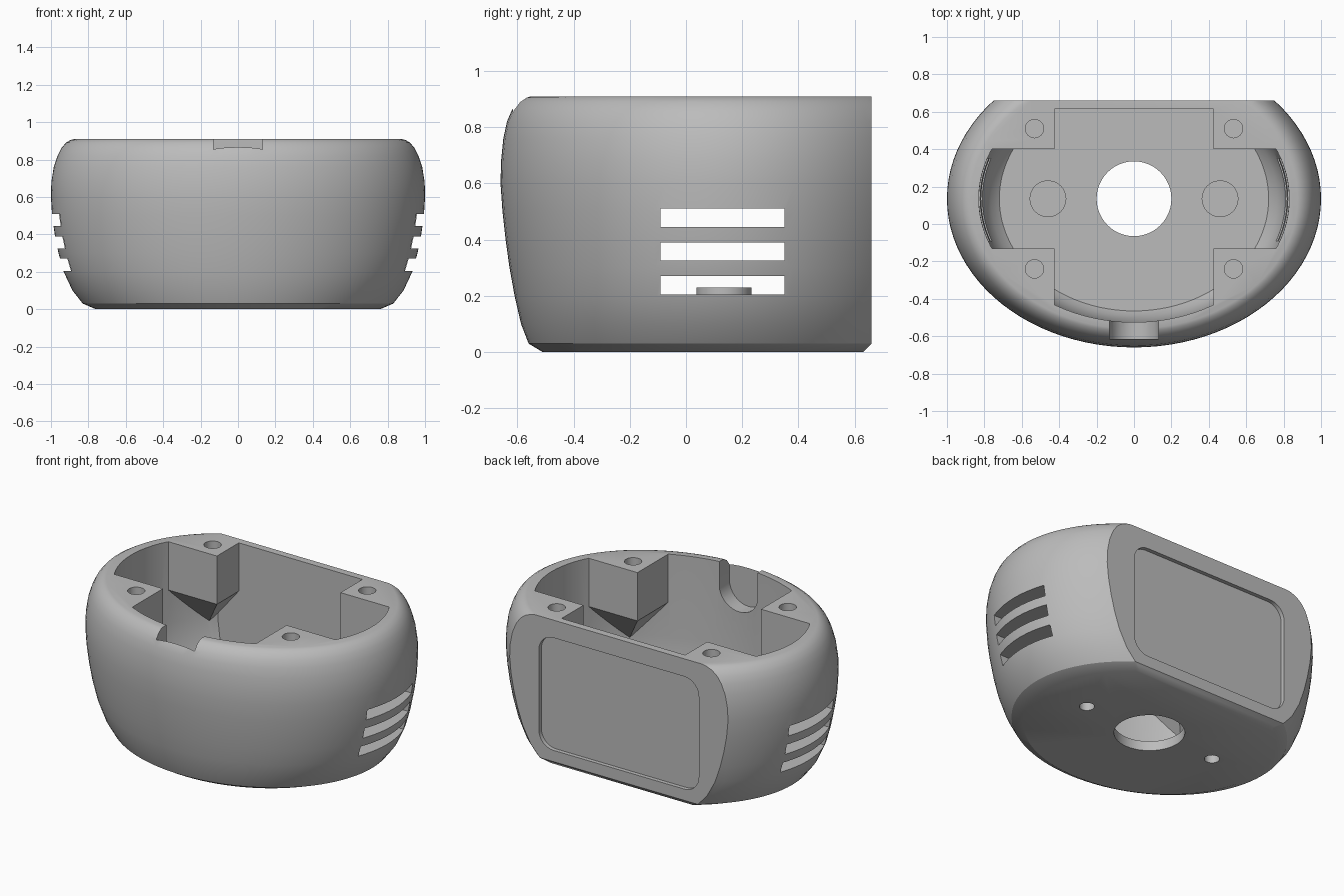
import bpy, bmesh, math

if "Cube" in bpy.data.objects:
    bpy.data.objects.remove(bpy.data.objects["Cube"], do_unlink=True)

CY = 0.135   # centre of the oval plan
SIDES = 96

grey = bpy.data.materials.new("plain grey")
grey.use_nodes = True
grey.diffuse_color = (0.5, 0.5, 0.5, 1)
grey.node_tree.nodes["Principled BSDF"].inputs["Base Color"].default_value = (0.5, 0.5, 0.5, 1)


def make(name, bm):
    bmesh.ops.recalc_face_normals(bm, faces=bm.faces)
    mesh = bpy.data.meshes.new(name)
    bm.to_mesh(mesh)
    bm.free()
    mesh.materials.append(grey)
    obj = bpy.data.objects.new(name, mesh)
    bpy.context.collection.objects.link(obj)
    return obj


def oval_loft(name, profile):
    """Stack of ovals from (z, x radius, y radius) rows."""
    bm = bmesh.new()
    rings = []
    for z, rx, ry in profile:
        angles = [2 * math.pi * i / SIDES for i in range(SIDES)]
        rings.append([bm.verts.new((rx * math.cos(a), CY + ry * math.sin(a), z)) for a in angles])
    for low, high in zip(rings, rings[1:]):
        for i in range(SIDES):
            j = (i + 1) % SIDES
            bm.faces.new((low[i], low[j], high[j], high[i]))
    bm.faces.new(rings[0])
    bm.faces.new(rings[-1])
    return make(name, bm)


def hull(name, points):
    bm = bmesh.new()
    for p in points:
        bm.verts.new(p)
    bmesh.ops.convex_hull(bm, input=bm.verts)
    return make(name, bm)


def box(name, x0, x1, y0, y1, z0, z1):
    return hull(name, [(x, y, z) for x in (x0, x1) for y in (y0, y1) for z in (z0, z1)])


def cylinder(name, x, y, z0, z1, r):
    bm = bmesh.new()
    bmesh.ops.create_cone(bm, cap_ends=True, segments=48, radius1=r, radius2=r, depth=z1 - z0)
    bmesh.ops.translate(bm, verts=bm.verts, vec=(x, y, (z0 + z1) / 2))
    return make(name, bm)


def rounded_panel(name, corners, r, y0, y1):
    """Plate standing in the xz plane, with arcs around the given corner centres."""
    pts = []
    for cx, cz in corners:
        for i in range(32):
            a = 2 * math.pi * i / 32
            pts += [(cx + r * math.cos(a), y, cz + r * math.sin(a)) for y in (y0, y1)]
    return hull(name, pts)


def combine(target, tool, operation="DIFFERENCE"):
    tool.hide_render = True
    mod = target.modifiers.new(operation, "BOOLEAN")
    mod.operation, mod.solver, mod.object = operation, "EXACT", tool
    bpy.context.view_layer.objects.active = target
    bpy.ops.object.modifier_apply(modifier=mod.name)
    bpy.data.objects.remove(tool, do_unlink=True)


# Outer shell, rounded at the rim and chamfered at the base
housing = oval_loft("housing", [
    (0, 0.76, 0.645), (0.03, 0.83, 0.695), (0.1, 0.885, 0.722), (0.2, 0.932, 0.745),
    (0.3, 0.96, 0.763), (0.4, 0.98, 0.777), (0.5, 0.994, 0.788), (0.6, 1, 0.795),
    (0.68, 0.998, 0.793), (0.76, 0.985, 0.785), (0.82, 0.965, 0.772), (0.86, 0.945, 0.755),
    (0.89, 0.92, 0.732), (0.905, 0.895, 0.71), (0.91, 0.875, 0.695)])

# Flat back with a small chamfer along its lower edge
combine(housing, box("back_cut", -2, 2, 0.66, 2, -1, 2))
combine(housing, hull("chamfer_cut", [(x, y, z) for x in (-2, 2)
                                      for y, z in ((0.62, -0.01), (0.67, 0.04), (0.8, -0.01))]))

# Hollow: an oval bowl, less four tapering corner posts
cavity = oval_loft("cavity", [
    (0.06, 0.72, 0.60), (0.1, 0.765, 0.625), (0.2, 0.81, 0.65), (0.4, 0.83, 0.66), (1, 0.83, 0.66)])
combine(cavity, box("back_wall", -2, 2, 0.615, 2, -1, 2))
for side in (-1, 1):
    for y_in, y_out in ((0.4, 0.7), (-0.13, -0.43)):
        block = [(side * x, y, z) for x in (0.425, 1.1)
                 for y in (y_in, y_in + 3 * (y_out - y_in)) for z in (0.61, 1.1)]
        tip = [(side * x, y, 0.25) for x in (0.72, 1.1)
               for y in (y_out, y_in + 3 * (y_out - y_in))]
        combine(cavity, hull("corner_post", block + tip))
combine(housing, cavity)

# Cable recess in the front wall
combine(housing, rounded_panel("cable_recess", [(0, 0.76), (0, 1.1)], 0.132, -0.615, -0.4))

# Shallow rounded panel sunk into the back
combine(housing, rounded_panel("back_panel", [(x, z) for x in (-0.45, 0.45) for z in (0.2, 0.7)],
                               0.1, 0.635, 0.8))

# Round opening in the floor
combine(housing, cylinder("floor_opening", 0, CY, -0.1, 0.2, 0.2))

for side in (-1, 1):
    # Floor boss with a blind hole from below
    combine(housing, cylinder("boss", side * 0.46, CY, 0.03, 0.23, 0.098), "UNION")
    combine(housing, cylinder("boss_hole", side * 0.46, CY, -0.1, 0.17, 0.043))
    # Screw holes in the corner posts
    for y in (0.51, -0.24):
        combine(housing, cylinder("screw_hole", side * 0.532, y, 0.68, 1, 0.049))
    # Three vent slots
    for z in (0.205, 0.325, 0.445):
        combine(housing, box("vent", side * 0.6, side * 1.2, -0.09, 0.35, z, z + 0.065))

# Smooth curved walls, crisp cut edges
bpy.ops.object.select_all(action="DESELECT")
housing.select_set(True)
bpy.context.view_layer.objects.active = housing
bpy.ops.object.shade_smooth_by_angle(angle=math.radians(28))
